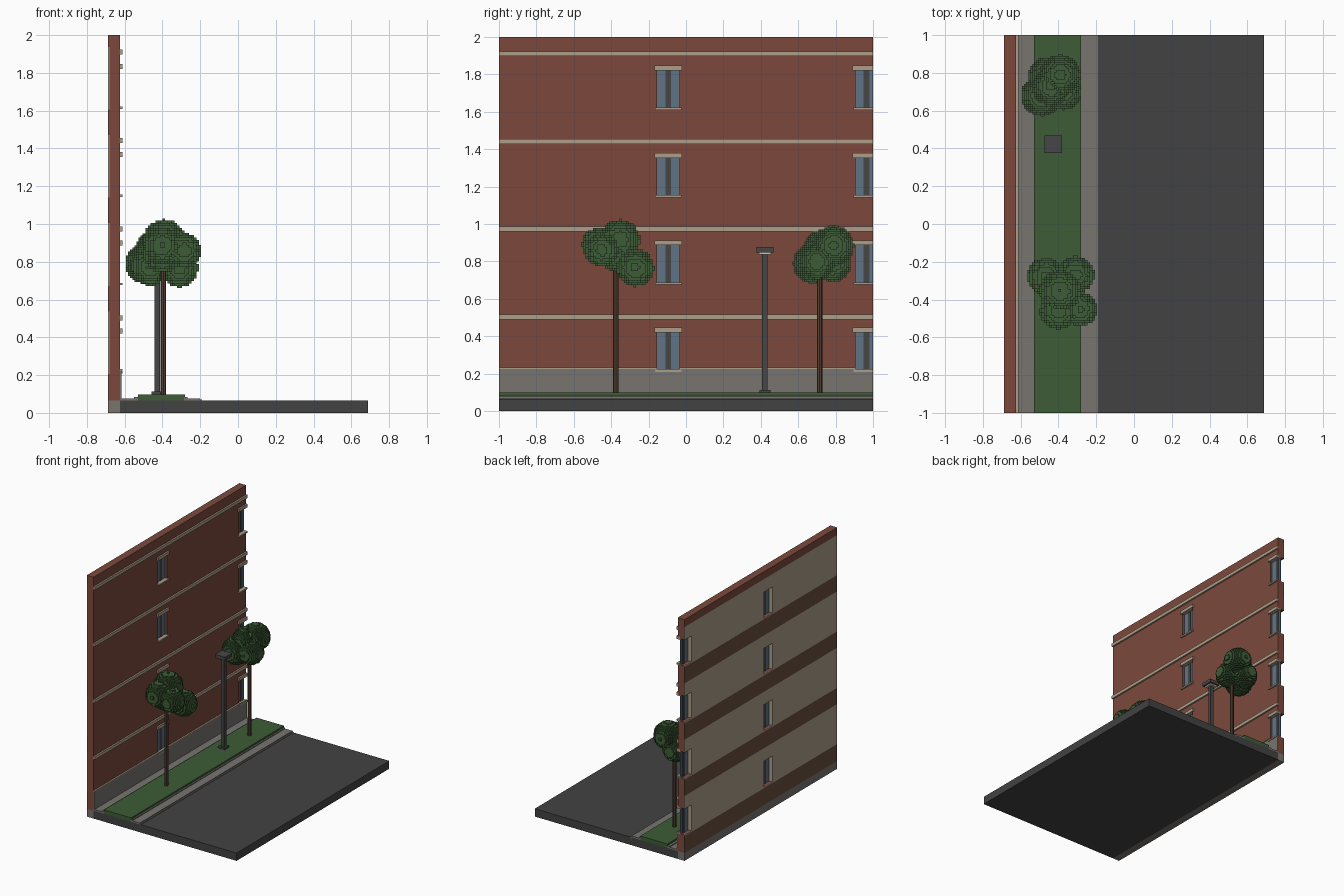
import bpy
import bmesh
from mathutils import Matrix, Vector

cube = bpy.data.objects.get("Cube")
if cube:
    bpy.data.objects.remove(cube, do_unlink=True)


def material(name, r, g, b):
    """Flat material from 0-255 display values."""
    def lin(c):
        c /= 255
        return c / 12.92 if c <= 0.04045 else ((c + 0.055) / 1.055) ** 2.4
    col = (lin(r), lin(g), lin(b), 1)
    m = bpy.data.materials.new(name)
    m.use_nodes = True
    m.diffuse_color = col
    m.node_tree.nodes["Principled BSDF"].inputs["Base Color"].default_value = col
    return m


BRICK = material("brick red", 124, 73, 60)
STONE = material("beige stone", 172, 158, 138)
FLOOR = material("floor brown", 104, 78, 62)
BARK = material("bark brown", 84, 64, 51)
PAVING = material("paving grey", 120, 117, 112)
ASPHALT = material("asphalt grey", 66, 66, 66)
LEAF = material("leaf green", 61, 92, 54)
GLASS = material("window blue", 96, 116, 134)
METAL = material("dark metal", 70, 70, 71)
LAMP = material("lamp cream", 205, 196, 172)


def finish(name, bm, mat):
    mesh = bpy.data.meshes.new(name)
    bm.to_mesh(mesh)
    bm.free()
    mesh.materials.append(mat)
    obj = bpy.data.objects.new(name, mesh)
    bpy.context.collection.objects.link(obj)
    return obj


def boxes(name, mat, extents):
    """One object made of boxes, each given as (x0, x1, y0, y1, z0, z1)."""
    bm = bmesh.new()
    for x0, x1, y0, y1, z0, z1 in extents:
        mid = Vector((x0 + x1, y0 + y1, z0 + z1)) / 2
        size = Matrix.Diagonal((x1 - x0, y1 - y0, z1 - z0, 1))
        bmesh.ops.create_cube(bm, size=1, matrix=Matrix.Translation(mid) @ size)
    return finish(name, bm, mat)


def pole(name, mat, x, y, z0, z1, radius, sides=8):
    bm = bmesh.new()
    bmesh.ops.create_cone(bm, cap_ends=True, segments=sides, radius1=radius,
                          radius2=radius, depth=z1 - z0,
                          matrix=Matrix.Translation((x, y, (z0 + z1) / 2)))
    return finish(name, bm, mat)


BACK, LINING, FACE, TRIM = -0.687, -0.681, -0.625, -0.612
BASE = 0.065
STOREY = 0.467
sills = [0.215 + STOREY * i for i in range(4)]
OPEN_H = 0.215
openings = [(-0.155, -0.035), (0.905, 1.0)]      # window spans along y
solid = [(-1, -0.155), (-0.035, 0.905)]          # wall between the windows

# Ground slabs
boxes("road", ASPHALT, [(FACE, 0.687, -1, 1, 0, BASE)])
boxes("foundation", PAVING, [(BACK, FACE, -1, 1, 0, BASE)])
boxes("sidewalk", PAVING, [(FACE, -0.545, -1, 1, BASE, 0.077),
                           (-0.27, -0.20, -1, 1, BASE, 0.077),
                           (-0.20, -0.19, -1, 1, 0.052, 0.07)])
boxes("grass_kerbs", PAVING, [(-0.55, -0.53, -1, 1, BASE, 0.084),
                              (-0.285, -0.268, -1, 1, BASE, 0.084)])
boxes("grass_strip", LEAF, [(-0.53, -0.28, -1, 1, BASE, 0.098)])

# Brick wall with open window bays
wall, plaster, floors = [], [], []
z = BASE
for s in sills:
    wall.append((LINING, FACE, -1, 1, z, s))
    wall += [(LINING, FACE, a, b, s, s + OPEN_H) for a, b in solid]
    z = s + OPEN_H
    # Inner lining: floor edge, wall beside the window, wall above it
    low = BASE if s == sills[0] else s - 0.145
    floors.append((BACK, LINING, -1, 1, low, s - 0.01))
    plaster.append((BACK, LINING, -1, 1, s - 0.01, s))
    plaster += [(BACK, LINING, a, b, s, z) for a, b in solid]
    plaster.append((BACK, LINING, -1, 1, z, s + STOREY - 0.145))
wall.append((LINING, FACE, -1, 1, z, 1.938))
wall.append((BACK, FACE, -1, 1, 1.938, 2.0))
boxes("brick_wall", BRICK, wall)
boxes("inner_plaster", STONE, plaster)
boxes("inner_floor_edges", FLOOR, floors)

# Base course, its cap and the string courses
boxes("base_course", PAVING, [(FACE, -0.617, -1, 1, BASE, 0.225)])
boxes("base_cap", STONE, [(FACE, TRIM, -1, -0.155, 0.225, 0.232),
                          (FACE, TRIM, -0.035, 0.905, 0.225, 0.232)])
boxes("string_courses", STONE,
      [(FACE, TRIM, -1, 1, zb, zb + 0.026) for zb in (0.49, 0.96, 1.428, 1.897)])

# Windows
glass, mullions, lintels, ledges, jambs = [], [], [], [], []
for s in sills:
    top = s + OPEN_H
    for a, b in openings:
        mid = a + 0.06
        end = min(a + 0.12, 1)
        glass += [(-0.655, -0.645, a, mid - 0.015, s, top),
                  (-0.655, -0.645, mid + 0.015, end, s, top)]
        mullions.append((-0.658, -0.643, mid - 0.015, mid + 0.015, s, top))
        trim_end = min(end + 0.014, 1)
        lintels.append((FACE - 0.02, TRIM, a - 0.014, trim_end, top - 0.01, top + 0.016))
        ledges.append((FACE - 0.02, TRIM, a - 0.01, min(end + 0.01, 1), s - 0.006, s + 0.006))
        jambs.append((BACK, -0.65, a, a + 0.004, s, top))
        if end < 1:
            jambs.append((BACK, -0.65, end - 0.004, end, s, top))
boxes("window_glass", GLASS, glass)
boxes("window_mullions", METAL, mullions)
boxes("window_lintels", STONE, lintels)
boxes("window_sills", STONE, ledges)
boxes("window_jambs", STONE, jambs)

# Street lamp
LX, LY = -0.428, 0.422


def lamp_box(half, z0, z1):
    return (LX - half, LX + half, LY - half, LY + half, z0, z1)


boxes("lamp_post", METAL, [lamp_box(0.03, 0.098, 0.112), lamp_box(0.015, 0.112, 0.846)])
boxes("lamp_light", LAMP, [lamp_box(0.032, 0.836, 0.847)])
boxes("lamp_head", METAL, [lamp_box(0.046, 0.847, 0.876)])


# Trees: round trunk and a blocky crown of merged balls
def tree(name, x, y, balls):
    pole(name + "_trunk", BARK, x, y, 0.09, 0.78, 0.015)
    bm = bmesh.new()
    for bx, by, bz, r in balls:
        bmesh.ops.create_icosphere(bm, subdivisions=3, radius=r,
                                   matrix=Matrix.Translation((bx, by, bz)))
    crown = finish(name + "_crown", bm, LEAF)
    mod = crown.modifiers.new("blocks", "REMESH")
    mod.mode = 'BLOCKS'
    mod.octree_depth = 5
    mod.scale = 0.95
    mod.use_remove_disconnected = False


tree("front_tree", -0.395, -0.375, [
    (-0.39, -0.355, 0.915, 0.11), (-0.285, -0.45, 0.86, 0.09),
    (-0.40, -0.46, 0.885, 0.098), (-0.31, -0.27, 0.765, 0.10),
    (-0.465, -0.28, 0.775, 0.10), (-0.40, -0.36, 0.84, 0.10)])
tree("rear_tree", -0.395, 0.715, [
    (-0.49, 0.68, 0.79, 0.108), (-0.39, 0.79, 0.885, 0.108),
    (-0.37, 0.70, 0.80, 0.095), (-0.46, 0.785, 0.79, 0.10),
    (-0.44, 0.73, 0.87, 0.10)])
